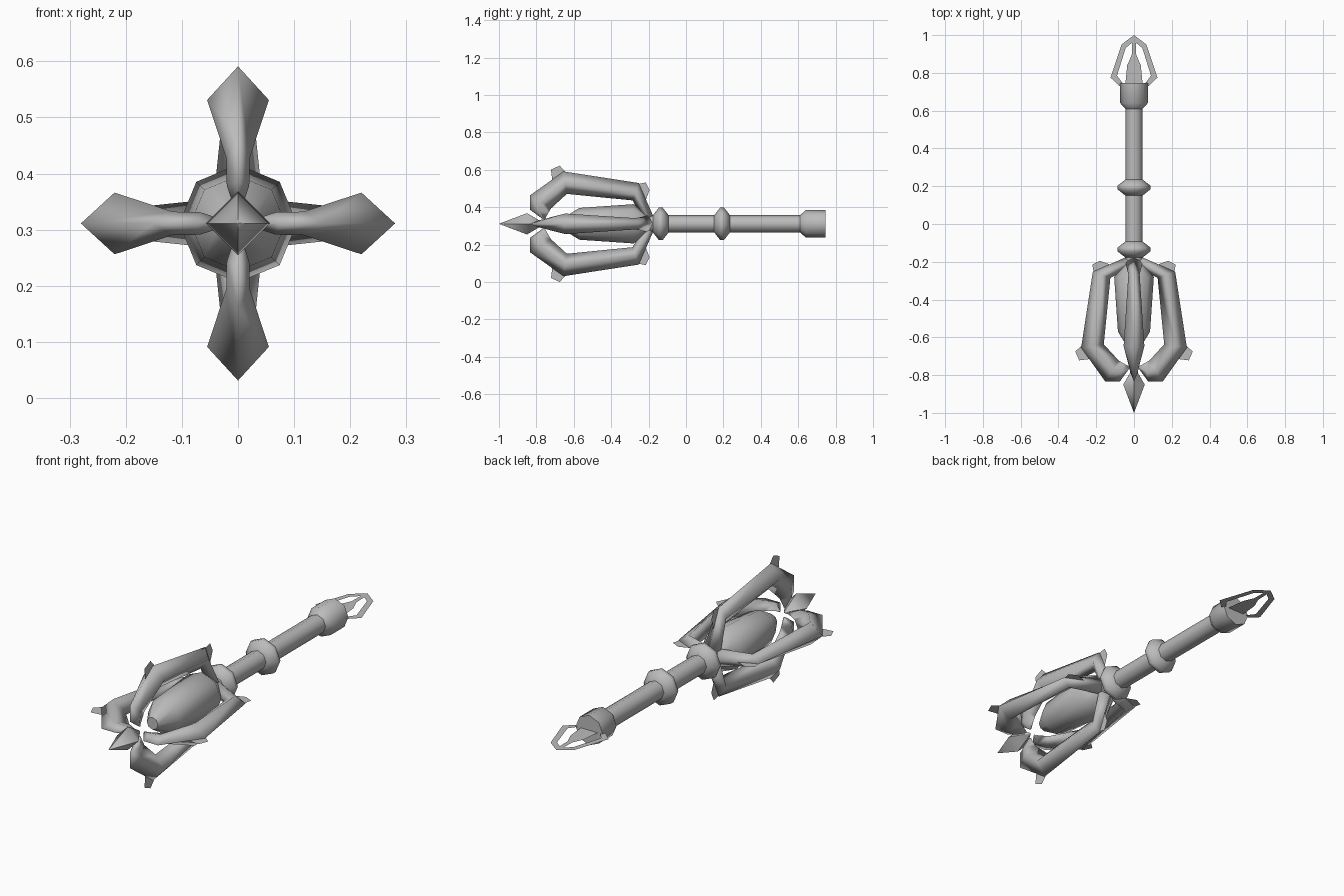
import bpy, bmesh
from math import sin, cos, pi, radians

cube = bpy.data.objects.get("Cube")
if cube:
    bpy.data.objects.remove(cube, do_unlink=True)

AXIS_Z = 0.311
SIDES = {"top": 0, "left": pi / 2, "bottom": pi, "right": -pi / 2}

grey = bpy.data.materials.new("plain grey")
grey.use_nodes = True
grey.diffuse_color = (0.5, 0.5, 0.5, 1)
grey.node_tree.nodes["Principled BSDF"].inputs["Base Color"].default_value = (0.5, 0.5, 0.5, 1)


def place(t, y, r, a):
    """Point at sideways offset t, length y and radius r, turned by a about the shaft."""
    return (r * sin(a) + t * cos(a), y, AXIS_Z + r * cos(a) - t * sin(a))


def finish(name, bm, sharp=None):
    bmesh.ops.remove_doubles(bm, verts=bm.verts, dist=0.0005)
    bmesh.ops.recalc_face_normals(bm, faces=bm.faces)
    mesh = bpy.data.meshes.new(name)
    bm.to_mesh(mesh)
    bm.free()
    mesh.materials.append(grey)
    if sharp:
        mesh.shade_smooth()
        mesh.set_sharp_from_angle(angle=radians(sharp))
    obj = bpy.data.objects.new(name, mesh)
    bpy.context.collection.objects.link(obj)
    return obj


def loft(name, rings, sharp):
    """Skin a list of equal-sized point rings and cap both ends."""
    bm = bmesh.new()
    loops = [[bm.verts.new(p) for p in ring] for ring in rings]
    n = len(loops[0])
    for a, b in zip(loops, loops[1:]):
        for i in range(n):
            j = (i + 1) % n
            bm.faces.new((a[i], a[j], b[j], b[i]))
    bm.faces.new(loops[0])
    bm.faces.new(loops[-1])
    bmesh.ops.dissolve_degenerate(bm, edges=bm.edges, dist=0.0001)
    return finish(name, bm, sharp)


def lathe(name, profile, sides=8, sharp=50):
    """Turn a profile of (y, radius) about the shaft line."""
    return loft(name, [[place(0, y, r, 2 * pi * i / sides) for i in range(sides)]
                       for y, r in profile], sharp)


def strips(name, rows):
    """Flat ribbon between paired points."""
    bm = bmesh.new()
    pairs = [(bm.verts.new(p), bm.verts.new(q)) for p, q in rows]
    for (a, b), (c, d) in zip(pairs, pairs[1:]):
        bm.faces.new((a, b, d, c))
    return finish(name, bm)


# Shaft, collars and pommel
lathe("shaft", [(-0.24, 0.046), (0.64, 0.046)])
for name, y in (("front_collar", -0.135), ("middle_collar", 0.193)):
    lathe(name, [(y - 0.042, 0.046), (y - 0.01, 0.087), (y + 0.01, 0.087), (y + 0.042, 0.046)])
lathe("pommel", [(0.61, 0.046), (0.64, 0.073), (0.747, 0.073)])

# Core inside the cage, and the spike at the front
lathe("core", [(-0.2, 0.046), (-0.28, 0.105), (-0.57, 0.085), (-0.66, 0.03)])
lathe("front_spike", [(-0.998, 0.001), (-0.85, 0.057), (-0.76, 0.004)], sides=4, sharp=80)

# Four cage arms with diamond section: outer (y, r), inner (y, r), half width
ARM = [
    ((-0.17, 0.03), (-0.235, 0.03), 0.045),
    ((-0.253, 0.218), (-0.285, 0.125), 0.03),
    ((-0.655, 0.28), (-0.637, 0.16), 0.055),
    ((-0.834, 0.152), (-0.722, 0.082), 0.021),
    ((-0.834, 0.075), (-0.735, 0.06), 0.02),
    ((-0.765, 0.025), (-0.755, 0.025), 0.006),
]
# Flat fins on the bends of each arm, as (y, r)
FINS = {
    "rear_fin": [(-0.268, 0.21), (-0.215, 0.221), (-0.195, 0.18), (-0.225, 0.1)],
    "front_fin": [(-0.64, 0.272), (-0.675, 0.311), (-0.722, 0.29), (-0.715, 0.235)],
}
for side, a in SIDES.items():
    rings = []
    for (oy, o), (iy, i), w in ARM:
        my, m = (oy + iy) / 2, (o + i) / 2
        rings.append([place(0, oy, o, a), place(w, my, m, a),
                      place(0, iy, i, a), place(-w, my, m, a)])
    loft(side + "_arm", rings, 120)
    for name, pts in FINS.items():
        bm = bmesh.new()
        bm.faces.new([bm.verts.new(place(0, y, r, a)) for y, r in pts])
        finish(side + "_" + name, bm)

# Flat tail ornament: a bent frame on each side and a tapering blade between
OUTER = [(0.077, 0.73), (0.124, 0.775), (0.066, 0.95), (0, 1.0)]
INNER = [(0.06, 0.745), (0.09, 0.785), (0.044, 0.932), (0, 0.968)]
for side, s in (("left", 1), ("right", -1)):
    strips(side + "_tail_frame", [((s * p[0], p[1], AXIS_Z), (s * q[0], q[1], AXIS_Z))
                                  for p, q in zip(OUTER, INNER)])
BLADE = [(0.047, 0.73), (0.036, 0.84), (0.012, 0.895), (0.01, 0.97)]
strips("tail_blade", [((-x, y, AXIS_Z), (x, y, AXIS_Z)) for x, y in BLADE])
